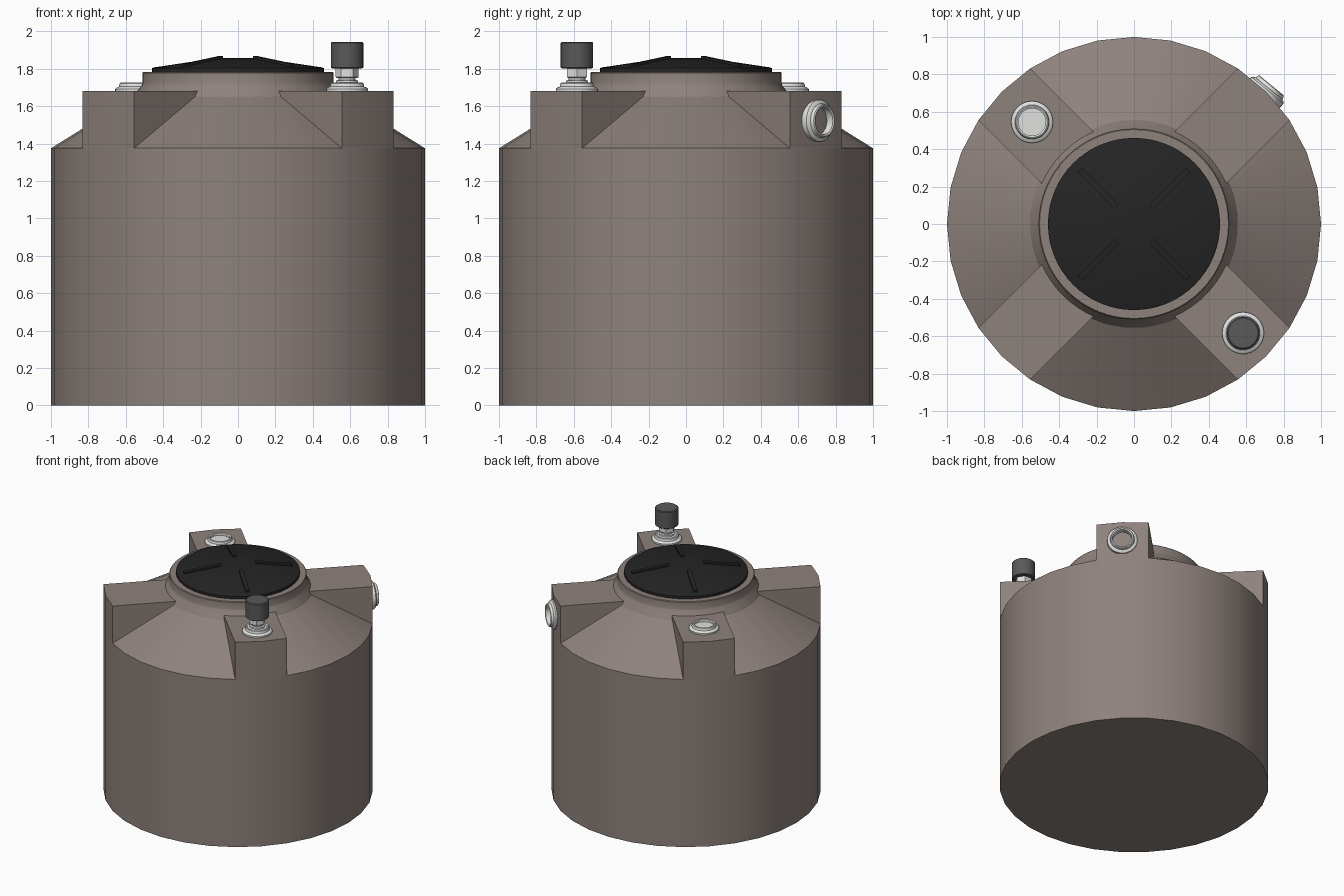
import bpy, bmesh
from math import sin, cos, pi, radians
from mathutils import Matrix, Vector

if "Cube" in bpy.data.objects:
    bpy.data.objects.remove(bpy.data.objects["Cube"])


def material(name, r, g, b):
    m = bpy.data.materials.new(name)
    m.use_nodes = True
    m.diffuse_color = (r, g, b, 1)
    m.node_tree.nodes["Principled BSDF"].inputs["Base Color"].default_value = (r, g, b, 1)
    return m


TAUPE = material("taupe plastic", 0.27, 0.222, 0.202)
BLACK = material("black lid", 0.018, 0.018, 0.018)
WHITE = material("white fitting", 0.75, 0.75, 0.74)
GREY = material("dark grey cap", 0.1, 0.1, 0.1)


def finish(bm, name, mat, matrix=None):
    bmesh.ops.remove_doubles(bm, verts=bm.verts, dist=1e-5)
    bmesh.ops.recalc_face_normals(bm, faces=bm.faces)
    mesh = bpy.data.meshes.new(name)
    bm.to_mesh(mesh)
    bm.free()
    mesh.materials.append(mat)
    ob = bpy.data.objects.new(name, mesh)
    bpy.context.collection.objects.link(ob)
    if matrix:
        ob.matrix_world = matrix
    bpy.ops.object.select_all(action='DESELECT')
    ob.select_set(True)
    bpy.context.view_layer.objects.active = ob
    bpy.ops.object.shade_smooth_by_angle(angle=radians(30))
    return ob


def lathe(name, profile, mat, sides=32, matrix=None, closed=False):
    """Turn (radius, height) points around z."""
    bm = bmesh.new()
    rings = [[bm.verts.new((r * cos(2 * pi * i / sides), r * sin(2 * pi * i / sides), z))
              for i in range(sides)] for r, z in profile]
    pairs = list(zip(rings, rings[1:]))
    if closed:
        pairs.append((rings[-1], rings[0]))
    for a, b in pairs:
        for i in range(sides):
            j = (i + 1) % sides
            bm.faces.new((a[i], a[j], b[j], b[i]))
    if not closed:
        bm.faces.new(rings[0])
        bm.faces.new(rings[-1])
    return finish(bm, name, mat, matrix)


def prism(name, outline, low, high, mat, matrix=None):
    """Extrude an xy outline; high(x) gives the top height."""
    bm = bmesh.new()
    bottom = [bm.verts.new((x, y, low)) for x, y in outline]
    top = [bm.verts.new((x, y, high(x))) for x, y in outline]
    bm.faces.new(bottom)
    bm.faces.new(top)
    n = len(outline)
    for i in range(n):
        j = (i + 1) % n
        bm.faces.new((bottom[i], bottom[j], top[j], top[i]))
    return finish(bm, name, mat, matrix)


# Tank body with sloped shoulder, and the manhole neck
WALL, DECK = 1.375, 1.68
lathe("tank_body", [(1, 0), (1, WALL), (0.53, 1.667)], TAUPE)
lathe("manhole_neck", [(0.56, 1.64), (0.545, 1.672), (0.515, 1.71), (0.51, 1.725),
                       (0.51, 1.778), (0.505, 1.783), (0.44, 1.783)], TAUPE, 64)

# Flat fitting pads on the shoulder, one on each diagonal
half = sin(pi / 16)
outline = [(0.45, -half), (cos(pi / 16), -half), (1, 0), (cos(pi / 16), half), (0.45, half)]
for k, side in enumerate(("back_left", "back_right", "front_right", "front_left")):
    turn = Matrix.Rotation(pi / 4 + k * pi / 2, 4, 'Z')
    prism("shoulder_pad_" + side, outline, WALL, lambda x: DECK, TAUPE, turn)

# Domed lid with four raised ribs
lathe("lid", [(0.46, 1.78), (0.46, 1.803), (0.45, 1.807), (0.13, 1.855), (0.05, 1.857)], BLACK, 64)
rib = [(0.13, -0.016), (0.41, -0.016), (0.41, 0.016), (0.13, 0.016)]
for k in range(4):
    turn = Matrix.Rotation(pi / 4 + k * pi / 2, 4, 'Z')
    prism(f"lid_rib_{k + 1}", rib, 1.79, lambda x: 1.868 - 0.15 * (x - 0.13), BLACK, turn)

# Shared flanged ring shape for the fittings
RING = [(0.073, -0.03), (0.112, -0.03), (0.112, 0.012), (0.104, 0.02), (0.092, 0.024),
        (0.088, 0.042), (0.082, 0.046), (0.073, 0.042)]

# Inlet on top, closed by a recessed disc
inlet = Matrix.Translation((-0.545, 0.545, DECK))
lathe("inlet_ring", RING, WHITE, 32, inlet, True)
lathe("inlet_disc", [(0.075, 0), (0.075, 0.022)], WHITE, 32, inlet)

# Open outlet ring on the wall of the back left pad
facet = pi / 4 + pi / 32
normal = Vector((cos(facet), sin(facet), 0))
outlet = Matrix.Translation((0.706, 0.706, 1.522)) @ normal.to_track_quat('Z', 'Y').to_matrix().to_4x4()
lathe("outlet_ring", RING, WHITE, 32, outlet, True)

# Vent with flange, stem, hexagonal nut and cap
vent = Matrix.Translation((0.583, -0.583, DECK))
lathe("vent_flange", RING, WHITE, 32, vent, True)
lathe("vent_stem", [(0.075, 0), (0.075, 0.04), (0.058, 0.044), (0.058, 0.056), (0.046, 0.06),
                    (0.046, 0.13)], WHITE, 32, vent)
lathe("vent_nut", [(0.054, 0.07), (0.062, 0.076), (0.062, 0.125)], WHITE, 6, vent)
lathe("vent_cap", [(0.08, 0.122), (0.087, 0.127), (0.087, 0.258), (0.08, 0.264)], GREY, 32, vent)
